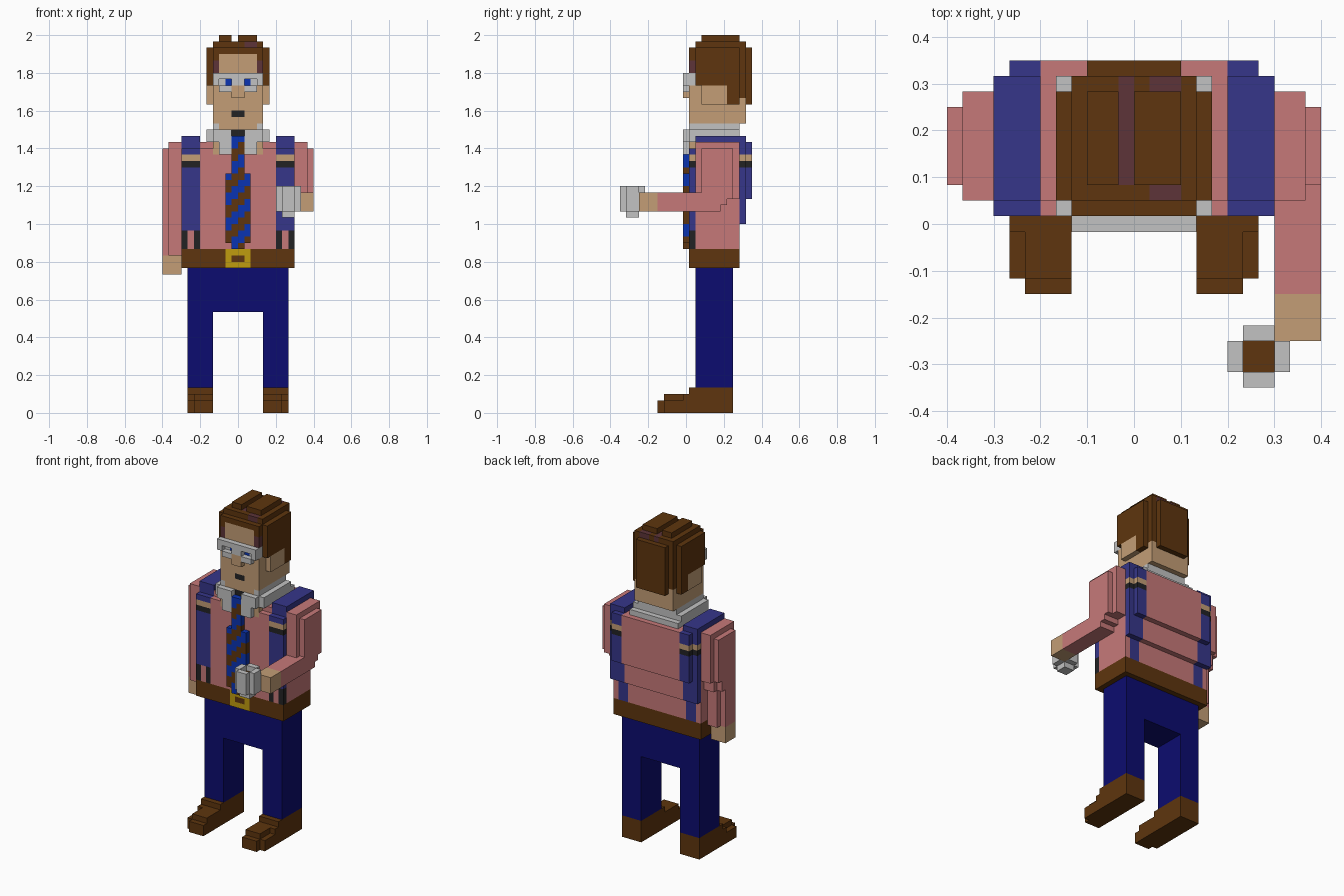
import bpy
import bmesh
from mathutils import Vector

if "Cube" in bpy.data.objects:
    bpy.data.objects.remove(bpy.data.objects["Cube"], do_unlink=True)

UNIT = 2 / 60          # edge of one block
Y_SHIFT = 10.5         # block rows run from 0 (front) to 21 (back)

PALETTE = {            # sRGB values, converted to linear below
    "pink": (198, 121, 121), "vest_blue": (54, 54, 138), "navy": (12, 12, 112),
    "brown": (94, 53, 14), "skin": (195, 158, 118), "light_grey": (194, 194, 194),
    "yellow": (192, 156, 15), "black": (34, 34, 36), "bright_blue": (10, 52, 178),
    "plum_brown": (93, 52, 56),
}


def linear(c):
    c /= 255
    return c / 12.92 if c <= 0.04045 else ((c + 0.055) / 1.055) ** 2.4


materials = {}
for name, rgb in PALETTE.items():
    m = bpy.data.materials.new(name)
    m.use_nodes = True
    col = (*[linear(c) for c in rgb], 1)
    m.diffuse_color = col
    m.node_tree.nodes["Principled BSDF"].inputs["Base Color"].default_value = col
    materials[name] = m

blocks = {}            # (x, y, z) -> (part, colour); later fills replace earlier


def fill(part, colour, x, y, z, mirror=False):
    for i in range(*x):
        for j in range(*y):
            for k in range(*z):
                blocks[i, j, k] = (part, colour)
    if mirror:
        fill(part, colour, (-x[1], -x[0]), y, z)


# Shoes
fill("shoes", "brown", (4, 8), (7, 18), (0, 2), True)
fill("shoes", "brown", (4, 7), (6, 7), (0, 2), True)
fill("shoes", "brown", (4, 7), (7, 10), (2, 3), True)
fill("shoes", "brown", (4, 8), (10, 18), (2, 3), True)
fill("shoes", "brown", (4, 8), (11, 18), (3, 4), True)

# Trousers
fill("trousers", "navy", (4, 8), (12, 18), (4, 16), True)
fill("trousers", "navy", (-8, 8), (12, 18), (16, 23))

# Belt and buckle
fill("belt", "brown", (-9, 9), (11, 19), (23, 26))
fill("buckle", "yellow", (-2, 2), (11, 12), (23, 26))
fill("buckle", "brown", (-1, 1), (11, 12), (24, 25))

# Shirt body with a stepped back
fill("shirt", "pink", (-9, 9), (11, 19), (26, 42))
fill("shirt", "pink", (-9, 9), (12, 19), (42, 43))
fill("shirt", "pink", (-9, 9), (19, 20), (30, 43))
fill("shirt", "pink", (-8, 8), (20, 21), (34, 43))

# Shoulder straps, front, top and back
fill("straps", "vest_blue", (6, 9), (11, 12), (29, 42), True)
fill("straps", "vest_blue", (6, 9), (12, 20), (41, 44), True)
fill("straps", "vest_blue", (6, 8), (18, 19), (26, 30), True)
fill("straps", "vest_blue", (6, 9), (19, 20), (30, 43), True)
fill("straps", "vest_blue", (6, 8), (20, 21), (34, 43), True)
for colour, z in (("skin", 40), ("black", 39)):
    fill("straps", colour, (6, 9), (11, 12), (z, z + 1), True)
    fill("straps", colour, (6, 9), (19, 20), (z, z + 1), True)
    fill("straps", colour, (6, 8), (20, 21), (z, z + 1), True)
for x in (6, 8):
    fill("straps", "black", (x, x + 1), (11, 12), (26, 29), True)

# Upper arms
fill("upper_arms", "pink", (9, 11), (12, 19), (34, 43), True)
fill("upper_arms", "pink", (11, 12), (13, 18), (34, 42), True)

# Right arm hanging down
fill("right_forearm", "pink", (-11, -9), (12, 18), (32, 34))
fill("right_forearm", "pink", (-11, -9), (12, 17), (25, 32))
fill("right_forearm", "pink", (-12, -11), (13, 17), (32, 34))
fill("right_forearm", "pink", (-12, -11), (13, 16), (25, 32))
fill("right_hand", "skin", (-12, -9), (13, 16), (22, 25))

# Left arm bent forwards
fill("left_forearm", "pink", (9, 12), (6, 16), (32, 35))
fill("left_forearm", "pink", (9, 12), (16, 17), (33, 34))
fill("left_hand", "skin", (9, 12), (3, 6), (32, 35))

# Mug with a drink
fill("mug", "light_grey", (6, 10), (1, 3), (32, 36))
fill("mug", "light_grey", (7, 9), (0, 4), (32, 36))
fill("mug", "light_grey", (7, 9), (1, 3), (31, 32))
fill("mug", "brown", (7, 9), (1, 3), (33, 35))
for x in (7, 8):
    for y in (1, 2):
        del blocks[x, y, 35]

# Head, ears and neck
fill("neck", "skin", (-3, 3), (12, 18), (42, 45))
fill("head", "skin", (-3, 3), (11, 19), (45, 46))
fill("head", "skin", (-4, 4), (11, 20), (46, 52))
fill("head", "skin", (-4, 4), (12, 19), (52, 57))
fill("head", "skin", (-3, 3), (11, 12), (52, 57))
fill("ears", "skin", (4, 5), (13, 17), (49, 52), True)
fill("nose", "skin", (-1, 1), (10, 11), (50, 52))
fill("mouth", "black", (-1, 1), (11, 12), (47, 48))
fill("eyes", "light_grey", (1, 3), (11, 12), (52, 53), True)
fill("eyes", "bright_blue", (1, 2), (11, 12), (52, 53), True)

# Hair: sides, back, fringe, temples and parted cap
fill("hair", "brown", (3, 5), (12, 19), (52, 58), True)
fill("hair", "brown", (4, 5), (17, 19), (49, 52), True)
fill("hair", "brown", (-4, 4), (19, 20), (50, 58))
fill("hair", "brown", (-3, 3), (20, 21), (49, 58))
fill("hair", "brown", (-4, 4), (11, 20), (57, 58))
fill("hair", "brown", (3, 4), (11, 12), (56, 57), True)
fill("hair", "plum_brown", (3, 4), (11, 12), (54, 56), True)
fill("hair", "brown", (-4, 4), (12, 20), (58, 59))
fill("hair", "plum_brown", (-1, 0), (13, 20), (58, 59))
for y in (12, 19):
    fill("hair", "plum_brown", (1, 3), (y, y + 1), (58, 59))
fill("hair", "brown", (-3, -1), (13, 19), (59, 60))
fill("hair", "brown", (0, 3), (13, 19), (59, 60))

# Glasses with open lenses
fill("glasses", "light_grey", (-4, 4), (10, 11), (53, 54))
fill("glasses", "light_grey", (3, 4), (10, 11), (52, 53), True)
fill("glasses", "light_grey", (-1, 1), (10, 11), (52, 53))
fill("glasses", "light_grey", (1, 3), (10, 11), (51, 52), True)
fill("glasses", "light_grey", (3, 4), (11, 12), (52, 54), True)

# Collar band, lapels and the skin beside them
fill("collar", "light_grey", (3, 5), (11, 19), (43, 45), True)
fill("collar", "light_grey", (3, 4), (11, 19), (45, 46), True)
fill("collar", "light_grey", (-5, 5), (18, 20), (43, 44))
fill("collar", "light_grey", (-5, 5), (18, 19), (44, 45))
fill("collar", "light_grey", (-4, 4), (18, 19), (45, 46))
fill("collar", "light_grey", (1, 4), (10, 12), (43, 45), True)
fill("collar", "light_grey", (1, 3), (10, 11), (41, 43), True)
fill("neck", "skin", (2, 4), (11, 12), (41, 43), True)

# Striped tie with a dark knot
for z in range(26, 44):
    w = 1 if z == 26 or z > 37 else 2
    for x in range(-w, w):
        colour = "bright_blue" if (x - z) % 4 < 2 else "brown"
        fill("tie", colour, (x, x + 1), (10, 11), (z, z + 1))
fill("tie", "black", (-1, 1), (11, 12), (44, 45))

# Turn every part into a mesh of its exposed block faces
SIDES = {
    (1, 0, 0): ((1, 0, 0), (1, 1, 0), (1, 1, 1), (1, 0, 1)),
    (-1, 0, 0): ((0, 0, 0), (0, 0, 1), (0, 1, 1), (0, 1, 0)),
    (0, 1, 0): ((0, 1, 0), (0, 1, 1), (1, 1, 1), (1, 1, 0)),
    (0, -1, 0): ((0, 0, 0), (1, 0, 0), (1, 0, 1), (0, 0, 1)),
    (0, 0, 1): ((0, 0, 1), (1, 0, 1), (1, 1, 1), (0, 1, 1)),
    (0, 0, -1): ((0, 0, 0), (0, 1, 0), (1, 1, 0), (1, 0, 0)),
}

for part in dict.fromkeys(p for p, _ in blocks.values()):
    cells = {c: col for c, (p, col) in blocks.items() if p == part}
    colours = list(dict.fromkeys(cells.values()))
    bm = bmesh.new()
    for cell, colour in cells.items():
        for normal, corners in SIDES.items():
            if tuple(a + b for a, b in zip(cell, normal)) in blocks:
                continue
            points = [Vector(cell) + Vector(c) - Vector((0, Y_SHIFT, 0)) for c in corners]
            face = bm.faces.new([bm.verts.new(p * UNIT) for p in points])
            face.material_index = colours.index(colour)
    bmesh.ops.remove_doubles(bm, verts=bm.verts, dist=UNIT / 100)
    bmesh.ops.dissolve_limit(bm, angle_limit=0.01, verts=bm.verts, edges=bm.edges,
                             delimit={'MATERIAL'})
    mesh = bpy.data.meshes.new(part)
    bm.to_mesh(mesh)
    bm.free()
    for colour in colours:
        mesh.materials.append(materials[colour])
    bpy.context.collection.objects.link(bpy.data.objects.new(part, mesh))
